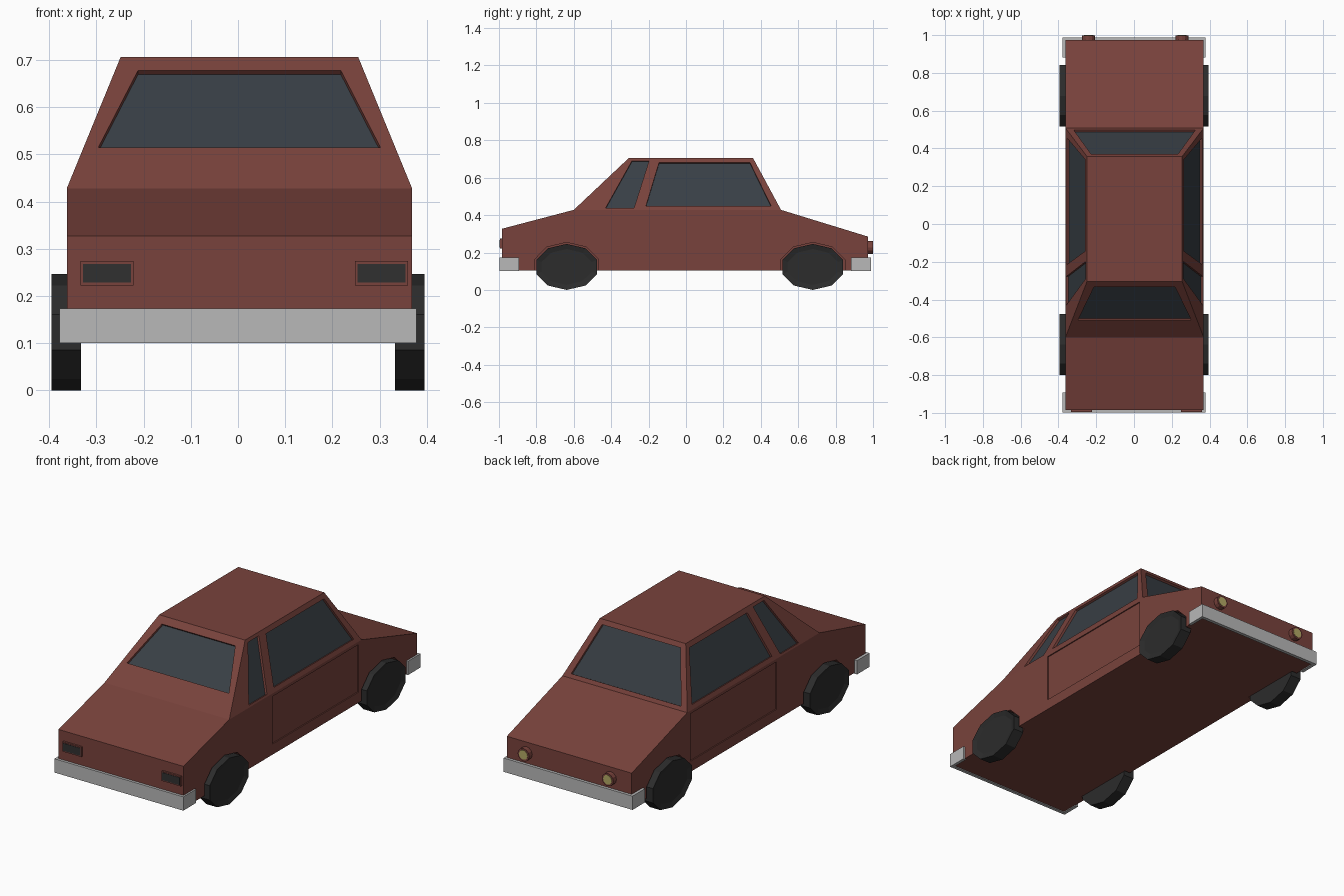
import bpy, bmesh, math
from mathutils import Vector

if "Cube" in bpy.data.objects:
    bpy.data.objects.remove(bpy.data.objects["Cube"])

CX = 0.003  # the body sits a hair off centre


def mat(name, r, g, b):
    m = bpy.data.materials.new(name)
    m.diffuse_color = (r, g, b, 1)
    m.use_nodes = True
    m.node_tree.nodes["Principled BSDF"].inputs["Base Color"].default_value = m.diffuse_color
    return m


RED = mat("red_paint", 0.19, 0.055, 0.045)
GLASS = mat("dark_glass", 0.04, 0.05, 0.06)
RUBBER = mat("rubber", 0.025, 0.025, 0.025)
CHROME = mat("chrome", 0.48, 0.48, 0.48)
LAMP = mat("lamp_yellow", 0.45, 0.4, 0.13)
GREY = mat("lamp_grey", 0.03, 0.03, 0.03)


def finish(name, bm, *mats):
    bmesh.ops.recalc_face_normals(bm, faces=bm.faces)
    me = bpy.data.meshes.new(name)
    bm.to_mesh(me)
    bm.free()
    for m in mats:
        me.materials.append(m)
    ob = bpy.data.objects.new(name, me)
    bpy.context.collection.objects.link(ob)
    return ob


def prism_bm(a, b):
    """Solid between two matching outlines."""
    bm = bmesh.new()
    va, vb = [bm.verts.new(p) for p in a], [bm.verts.new(p) for p in b]
    bm.faces.new(va)
    bm.faces.new(vb)
    n = len(va)
    for i in range(n):
        j = (i + 1) % n
        bm.faces.new((va[i], va[j], vb[j], vb[i]))
    return bm


def prism(name, pts, lo, hi, normal, *mats):
    """Outline extruded from lo to hi along a direction."""
    n = Vector(normal).normalized()
    return finish(name, prism_bm([Vector(p) + n * lo for p in pts],
                                 [Vector(p) + n * hi for p in pts]), *mats)


def ngon(x, y, z, ry, rz, n=10):
    return [(x, y + ry * math.cos(math.pi / 2 + math.tau * i / n),
             z + rz * math.sin(math.pi / 2 + math.tau * i / n)) for i in range(n)]


# Body: side profile extruded across, then the cabin drawn up from the belt
W, TOPW, BELT, ROOF = 0.366, 0.252, 0.428, 0.706
profile = [(-0.984, 0.104), (0.973, 0.104), (0.973, 0.285),
           (0.508, BELT), (-0.6, BELT), (-0.984, 0.327)]
bm = prism_bm([(CX - W, y, z) for y, z in profile], [(CX + W, y, z) for y, z in profile])
belt = [f for f in bm.faces if len(f.verts) == 4 and all(abs(v.co.z - BELT) < 1e-4 for v in f.verts)]
roof = bmesh.ops.extrude_face_region(bm, geom=belt)["geom"]
bmesh.ops.delete(bm, geom=belt, context="FACES_ONLY")
for v in [g for g in roof if isinstance(g, bmesh.types.BMVert)]:
    v.co = (CX + math.copysign(TOPW, v.co.x), 0.358 if v.co.y > 0 else -0.305, ROOF)
body = finish("body", bm, RED)


def cut(cutter):
    mod = body.modifiers.new("cut", "BOOLEAN")
    mod.operation, mod.object, mod.solver = "DIFFERENCE", cutter, "EXACT"
    bpy.context.view_layer.objects.active = body
    bpy.ops.object.modifier_apply(modifier=mod.name)
    bpy.data.objects.remove(cutter)


def window(name, pts, normal, depth=0.013):
    """Recess with a pane of glass on its floor."""
    cut(prism("cutter", pts, -depth, 0.02, normal))
    prism(name, pts, -depth - 0.006, -depth + 0.001, normal, GLASS)


def end_pane(y0, y1, x0, x1, z0, z1):
    """Trapezoid on the sloping front or back of the cabin."""
    t = lambda z: y0 + (y1 - y0) * (z - BELT) / (ROOF - BELT)
    return [(CX - x0, t(z0), z0), (CX + x0, t(z0), z0), (CX + x1, t(z1), z1), (CX - x1, t(z1), z1)]


H = ROOF - BELT
window("windscreen", end_pane(-0.6, -0.305, 0.299, 0.215, 0.515, 0.678), (0, -H, 0.295))
window("rear_window", end_pane(0.508, 0.358, 0.322, 0.23, 0.447, 0.683), (0, H, 0.15))

side_panes = {
    "side_window": [(-0.214, 0.449), (0.455, 0.449), (0.342, 0.681), (-0.144, 0.681)],
    "quarter_window": [(-0.43, 0.438), (-0.278, 0.438), (-0.198, 0.69), (-0.289, 0.69)],
}
door = [(-0.24, 0.16), (0.482, 0.16), (0.482, 0.412), (-0.24, 0.412)]
for s, side in ((-1, "left"), (1, "right")):
    slope = lambda z: CX + s * (W - (W - TOPW) * (z - BELT) / H)
    for name, pts in side_panes.items():
        window(f"{side}_{name}", [(slope(z), y, z) for y, z in pts], (s * H, 0, W - TOPW))
    # Door panel, set slightly in
    cut(prism("cutter", [(CX + s * W, y, z) for y, z in door], -0.006, 0.02, (s, 0, 0)))

    # Wheels: oval ten-sided tyres with a spoked disc
    for y, end in ((-0.638, "front"), (0.678, "rear")):
        cut(prism("cutter", ngon(s * 0.331, y, 0.123, 0.18, 0.131), 0, 0.1, (s, 0, 0)))
        bm = prism_bm(ngon(s * 0.333, y, 0.123, 0.171, 0.123), ngon(s * 0.395, y, 0.123, 0.171, 0.123))
        bmesh.ops.recalc_face_normals(bm, faces=bm.faces)
        cap = max(bm.faces, key=lambda f: s * f.calc_center_median().x)
        bmesh.ops.inset_region(bm, faces=[cap], thickness=0.03)
        for v in cap.verts:
            v.co.x -= s * 0.008
        finish(f"{end}_{side}_tyre", bm, RUBBER)

        bm = bmesh.new()
        rim = [bm.verts.new(p) for p in ngon(s * 0.390, y, 0.123, 0.131, 0.096)]
        hub = bm.verts.new((s * 0.390, y, 0.123))
        gaps = [bm.faces.new((hub, rim[i], rim[(i + 1) % 10])) for i in range(10)]
        bmesh.ops.inset_individual(bm, faces=gaps, thickness=0.004)
        for f in gaps:
            f.material_index = 1
        finish(f"{end}_{side}_wheel_spokes", bm, CHROME, RUBBER)

# Bumpers: U-shaped bars wrapping the corners
for s, end, tip, back in ((-1, "front", -0.998, -0.892), (1, "rear", 0.988, 0.882)):
    inner = tip - s * 0.018
    plan = [(-0.378, back), (-0.378, tip), (0.378, tip), (0.378, back),
            (0.362, back), (0.362, inner), (-0.36, inner), (-0.36, back)]
    prism(f"{end}_bumper", [(x, y, 0.1) for x, y in plan], 0, 0.073, (0, 0, 1), CHROME)


def rect(x, y, z, w, h):
    return [(x - w, y, z - h), (x + w, y, z - h), (x + w, y, z + h), (x - w, y, z + h)]


# Front lamps: rectangular housings; rear lamps: round housings
for s, side in ((-1, "left"), (1, "right")):
    x = s * 0.291 + 0.013
    prism(f"front_{side}_lamp_frame", rect(x, -0.97, 0.248, 0.056, 0.026), 0, 0.024, (0, -1, 0), RED)
    prism(f"front_{side}_lamp", rect(x, -0.97, 0.248, 0.051, 0.02), 0, 0.026, (0, -1, 0), GREY)
    x = s * 0.247 + 0.007
    for name, r, tip, m in (("lamp_ring", 0.034, 0.999, RED), ("lamp", 0.025, 1.001, LAMP)):
        ring = [(x + p[1], 0.95, 0.227 + p[2]) for p in ngon(0, 0, 0, r, r, 12)]
        prism(f"rear_{side}_{name}", ring, 0, tip - 0.95, (0, 1, 0), m)
